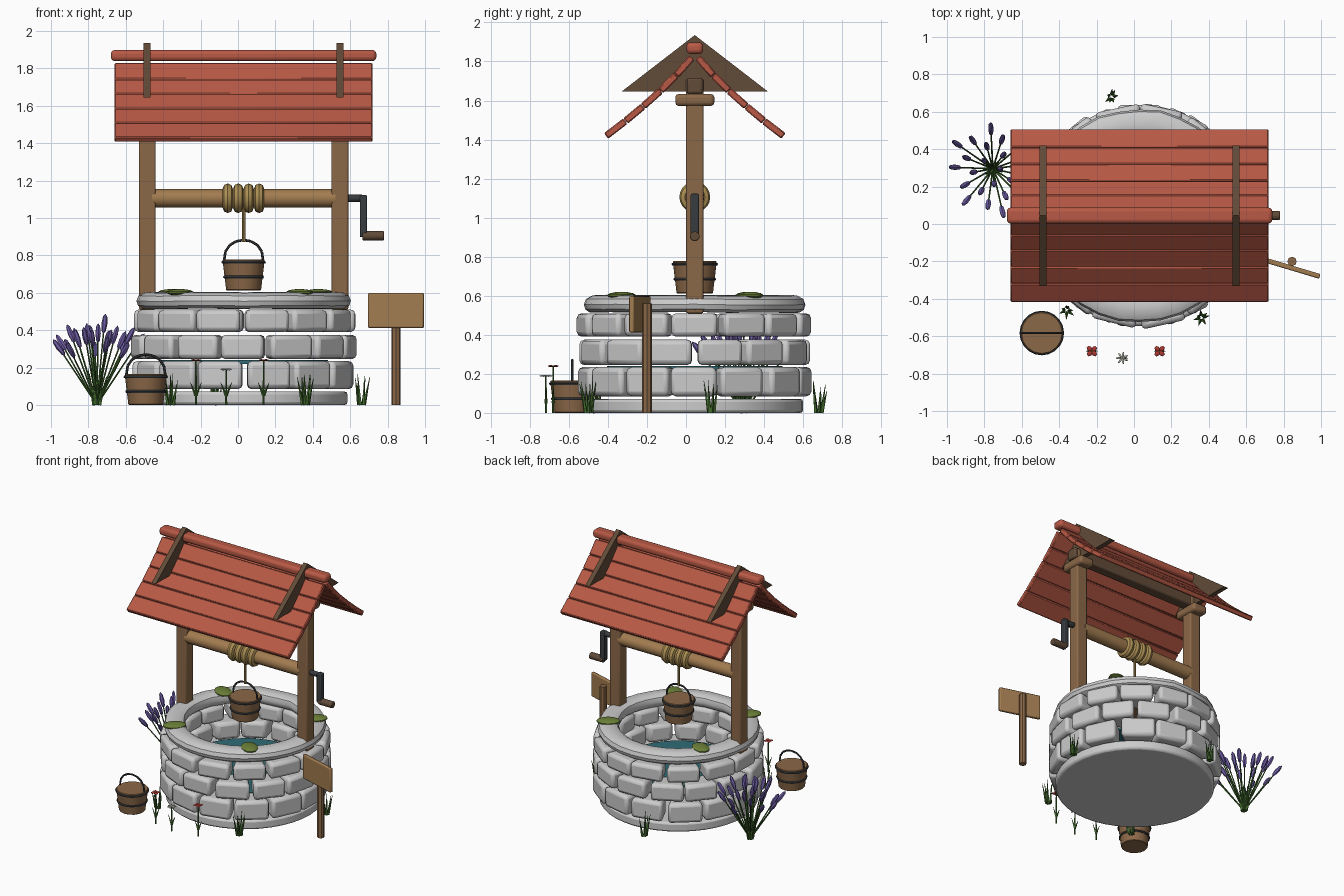
import bpy, bmesh, math, random
from mathutils import Vector, Matrix

if "Cube" in bpy.data.objects:
    bpy.data.objects.remove(bpy.data.objects["Cube"])

random.seed(4)
CX, CY = 0.03, 0.045          # axis of the well
TAU = 2 * math.pi
COLOURS = dict(wood=(.26, .14, .065), dark=(.12, .07, .04), roof=(.48, .10, .06), light=(.36, .2, .08),
               rope=(.42, .28, .09), iron=(.04, .045, .05), water=(.03, .15, .18), moss=(.15, .22, .04),
               leaf=(.06, .16, .03), purple=(.16, .11, .38), red=(.4, .04, .03), cream=(.7, .68, .6))
MATS = {}
for key, c in COLOURS.items():
    MATS[key] = bpy.data.materials.new(key)
    MATS[key].diffuse_color = (*c, 1)


def finish(bm, name, mat=None, bevel=0, seg=2):
    bmesh.ops.recalc_face_normals(bm, faces=bm.faces)
    me = bpy.data.meshes.new(name)
    bm.to_mesh(me)
    bm.free()
    ob = bpy.data.objects.new(name, me)
    bpy.context.collection.objects.link(ob)
    if mat:
        me.materials.append(MATS[mat])
    if bevel:
        m = ob.modifiers.new("bevel", 'BEVEL')
        m.width, m.segments, m.limit_method = bevel, seg, 'ANGLE'
    bpy.ops.object.select_all(action='DESELECT')
    bpy.context.view_layer.objects.active = ob
    ob.select_set(True)
    bpy.ops.object.shade_smooth_by_angle(angle=math.radians(35))
    return ob


def box(bm, loc, size, rot=Matrix()):
    return bmesh.ops.create_cube(bm, size=1, matrix=Matrix.Translation(loc) @ rot @ Matrix.Diagonal((*size, 1)))['verts']


def rod(bm, p, q, r1, r2=None, n=10):
    p, q = Vector(p), Vector(q)
    d = q - p
    m = Matrix.Translation((p + q) / 2) @ d.to_track_quat('Z', 'Y').to_matrix().to_4x4()
    bmesh.ops.create_cone(bm, cap_ends=True, segments=n, radius1=r1,
                          radius2=r1 if r2 is None else r2, depth=d.length, matrix=m)


def blob(bm, loc, size, rot=Matrix(), n=10):
    m = Matrix.Translation(loc) @ rot @ Matrix.Diagonal((*size, 1))
    bmesh.ops.create_uvsphere(bm, u_segments=n, v_segments=max(4, n // 2 + 1), radius=1, matrix=m)


def ring(bm, profile, n, loc, rot=Matrix(), wobble=0):
    # closed (radius, height) profile swept round the local z axis
    m = Matrix.Translation(loc) @ rot
    rows = []
    for i in range(n):
        a, w = TAU * i / n, random.uniform(-wobble, wobble)
        rows.append([bm.verts.new(m @ Vector(((r + w) * math.cos(a), (r + w) * math.sin(a), z + w * .5)))
                     for r, z in profile])
    for i in range(n):
        A, B = rows[i], rows[(i + 1) % n]
        for j in range(len(profile)):
            k = (j + 1) % len(profile)
            bm.faces.new((A[j], B[j], B[k], A[k]))


def circle(major, minor, n):
    return [(major + minor * math.cos(TAU * i / n), minor * math.sin(TAU * i / n)) for i in range(n)]


# stone base, three courses of wedge stones, rim
bm = bmesh.new()
rod(bm, (CX, CY, 0), (CX, CY, .072), .555, n=40)
finish(bm, "base_slab", bevel=.015)
bm = bmesh.new()
N = 14
for row, (z0, z1) in enumerate([(.085, .235), (.245, .375), (.39, .51)]):
    for i in range(N):
        a = TAU * (i + .5 * (row % 2)) / N + random.uniform(-.02, .02)
        rot = Matrix.Rotation(a, 4, 'Z')
        out = .592 + random.uniform(-.008, .006)
        hw = random.uniform(.119, .127)
        for v in box(bm, (0, 0, 0), (1, 1, 1)):
            x = out if v.co.x > 0 else .425
            y = (hw if v.co.x > 0 else .085) * (1 if v.co.y > 0 else -1)
            v.co = Matrix.Translation((CX, CY, 0)) @ rot @ Vector((x, y, z1 if v.co.z > 0 else z0))
finish(bm, "wall_stones", bevel=.025)
bm = bmesh.new()
ring(bm, [(.445, .515), (.54, .515), (.562, .53), (.57, .555), (.56, .583), (.53, .6),
          (.46, .603), (.432, .588), (.422, .558), (.43, .53)], 32, (CX, CY, 0), wobble=.005)
finish(bm, "stone_rim")
bm = bmesh.new()
rod(bm, (CX, CY, .22), (CX, CY, .24), .45, n=32)
finish(bm, "water", 'water')
bm = bmesh.new()
for x, y, a in [(-.31, -.33, .8), (-.35, .32, -.6), (.43, .33, .6), (.33, -.33, -.8)]:
    blob(bm, (x, y, .602), (.06, .085, .018), Matrix.Rotation(a + 1.57, 4, 'Z'), 12)
finish(bm, "moss_patches", 'moss')

# timber frame
bm = bmesh.new()
for x in (-.485, .545):
    box(bm, (x, CY, 1.11), (.09, .09, 1.2))
finish(bm, "posts", 'wood', .01)
bm = bmesh.new()
for x in (-.485, .545):
    box(bm, (x, CY, 1.603), (.12, .2, .062))
finish(bm, "cross_blocks", 'wood', .018)
bm = bmesh.new()
box(bm, (CX, CY, 1.675), (1.16, .08, .08))
finish(bm, "top_beam", 'dark', .01)

# roof: five planks per side on a flared curve, ridge cap, gable boards
curve = [(.455, 1.418), (.355, 1.495), (.265, 1.57), (.175, 1.65), (.095, 1.73), (.015, 1.82)]
bm = bmesh.new()
for s in (-1, 1):
    for (d0, z0), (d1, z1) in zip(curve, curve[1:]):
        tilt = Matrix.Rotation(math.atan2(z1 - z0, s * (d1 - d0)), 4, 'X')
        box(bm, (CX, CY + s * (d0 + d1) / 2, (z0 + z1) / 2),
            (1.38, math.hypot(d1 - d0, z1 - z0) - .002, .036), tilt)
finish(bm, "roof_planks", 'roof', .006, 1)
bm = bmesh.new()
box(bm, (CX, CY, 1.868), (1.42, .086, .06))
finish(bm, "ridge_cap", 'roof', .022, 3)
bm = bmesh.new()
for x in (-.487, .545):
    f = bm.faces.new([bm.verts.new((x - .018, CY + y, z)) for y, z in [(-.376, 1.645), (.376, 1.645), (0, 1.935)]])
    new = bmesh.ops.extrude_face_region(bm, geom=[f])['geom']
    bmesh.ops.translate(bm, vec=(.036, 0, 0), verts=[v for v in new if isinstance(v, bmesh.types.BMVert)])
finish(bm, "gable_boards", 'dark')

# windlass, rope and crank
bm = bmesh.new()
rod(bm, (-.46, CY, 1.105), (.52, CY, 1.105), .049, n=16)
finish(bm, "axle", 'light')
bm = bmesh.new()
for i in range(4):
    ring(bm, circle(.052, .027, 8), 20, (-.055 + i * .056, CY, 1.105), Matrix.Rotation(math.pi / 2, 4, 'Y'))
rod(bm, (CX, CY, .87), (CX, CY, 1.07), .009, n=8)
finish(bm, "rope", 'rope')
bm = bmesh.new()
rod(bm, (.57, CY, 1.105), (.67, CY, 1.105), .02)
box(bm, (.67, CY, 1.01), (.038, .042, .225))
finish(bm, "crank", 'iron', .006)
bm = bmesh.new()
rod(bm, (.665, CY, .905), (.78, CY, .905), .026)
finish(bm, "crank_handle", 'dark', .005)


# buckets
def bucket(name, x, y, z):
    bm = bmesh.new()
    rod(bm, (x, y, z), (x, y, z + .165), .093, .113, 16)
    finish(bm, name + "_body", 'wood', .004, 1)
    bm = bmesh.new()
    for h in (.072, .15):
        r = .093 + .02 * h / .165
        ring(bm, circle(r, .008, 6), 20, (x, y, z + h))
    pts = [Vector((x + .105 * math.cos(t), y, z + .155 + .115 * math.sin(t) ** .8))
           for t in [math.pi * i / 8 for i in range(8)] + [math.pi - 1e-6]]
    for p, q in zip(pts, pts[1:]):
        rod(bm, p, q, .007, n=6)
    finish(bm, name + "_iron", 'iron')


bucket("hanging_bucket", CX, CY, .612)
bucket("ground_bucket", -.493, -.583, 0)

# sign
bm = bmesh.new()
rod(bm, (.845, -.2, 0), (.845, -.2, .56), .025, n=8)
finish(bm, "sign_post", 'wood')
bm = bmesh.new()
box(bm, (.845, -.236, .505), (.31, .026, .185), Matrix.Rotation(-.29, 4, 'Z'))
finish(bm, "sign_board", 'light', .007)

# lavender bush: stems, flower heads, leaf tuft
stems, heads, leaves = bmesh.new(), bmesh.new(), bmesh.new()
base = Vector((-.755, .295, 0))
for i in range(24):
    a = i * 2.4
    r = .25 * math.sqrt((i + .7) / 24)
    direction = Vector((math.cos(a) * r, math.sin(a) * r, .46 - .55 * r + random.uniform(-.04, .03)))
    tip = base + direction
    rod(stems, base + direction * .04, tip, .005, .004, 5)
    u = Vector((direction.x, direction.y, direction.z * .9)).normalized()
    blob(heads, tip - u * .02, (.016, .016, .055), u.to_track_quat('Z', 'Y').to_matrix().to_4x4(), 6)


def tuft(x, y, n, h, spread):
    for i in range(n):
        a = TAU * i / n + random.uniform(-.3, .3)
        s = spread * random.uniform(.4, 1)
        rod(leaves, (x + .015 * math.cos(a), y + .015 * math.sin(a), 0),
            (x + s * math.cos(a), y + s * math.sin(a), h * random.uniform(.65, 1)), .01, .001, 4)


# grass tufts and three small flowers
tuft(base.x, base.y, 14, .2, .06)
for x, y in [(-.36, -.46), (.36, -.5), (.66, .13), (-.12, .68)]:
    tuft(x, y, 7, .17, .05)
petals = dict(red=bmesh.new(), cream=bmesh.new())
for x, y, h, c in [(-.225, -.68, .24, 'red'), (.137, -.68, .24, 'red'), (-.063, -.717, .19, 'cream')]:
    rod(stems, (x, y, 0), (x, y, h), .006, .004, 5)
    for s in (-1, 1):
        rod(leaves, (x, y, .05), (x + s * .03, y, .12), .009, .001, 4)
    n = 4 if c == 'red' else 7
    for i in range(n):
        rot = Matrix.Rotation(TAU * (i + .5) / n, 4, 'Z')
        blob(petals[c], Vector((x, y, h)) + rot @ Vector((.018, 0, 0)), (.017, .014 if n == 4 else .006, .005), rot, 6)
finish(stems, "flower_stems", 'leaf')
finish(heads, "lavender_heads", 'purple')
finish(leaves, "grass_and_leaves", 'leaf')
for c, b in petals.items():
    finish(b, c + "_petals", c)

for m in bpy.data.materials:
    if m.users and not m.is_grease_pencil:
        m.use_nodes = True
        m.node_tree.nodes["Principled BSDF"].inputs["Base Color"].default_value = m.diffuse_color
